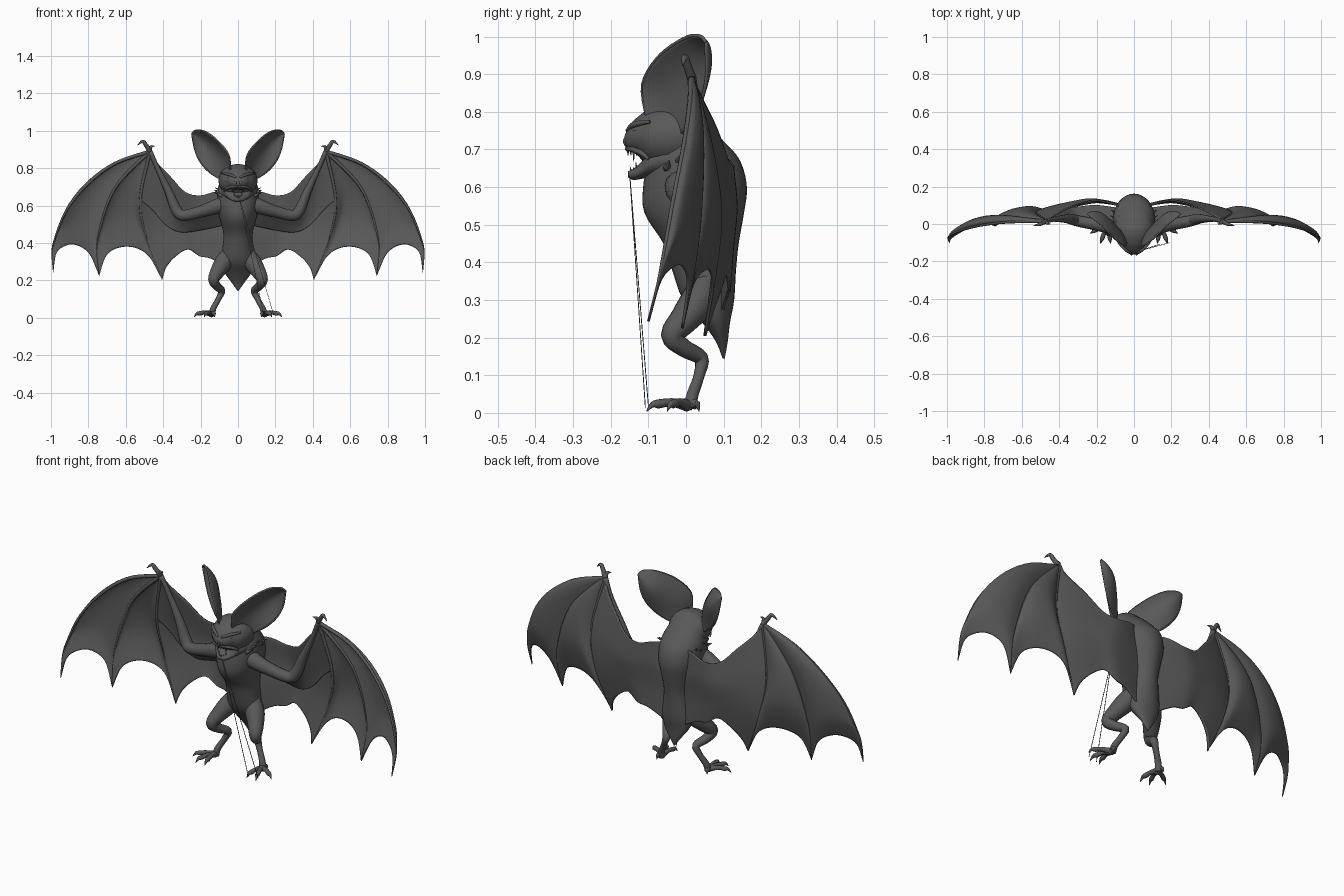
import bpy, bmesh, math
from mathutils import Vector as V

if "Cube" in bpy.data.objects:
    bpy.data.objects.remove(bpy.data.objects["Cube"], do_unlink=True)

grey = bpy.data.materials.new("charcoal_grey")
grey.use_nodes = True
GREY = (0.1, 0.1, 0.1, 1)
grey.diffuse_color = GREY
for node in grey.node_tree.nodes:
    if node.type == "BSDF_PRINCIPLED":
        node.inputs["Base Color"].default_value = GREY
        node.inputs["Roughness"].default_value = 0.8


def spline(pts, n):
    """Smooth interpolation of tuples of any length to n + 1 samples."""
    out, last = [], len(pts) - 1
    for k in range(n + 1):
        s = k * last / n
        i = min(int(s), last - 1)
        t = s - i
        p0, p1, p2, p3 = (pts[max(0, min(last, i + d))] for d in (-1, 0, 1, 2))
        out.append(tuple(
            b + t * (c - a + t * (2 * a - 5 * b + 4 * c - d + t * (3 * (b - c) + d - a))) / 2
            for a, b, c, d in zip(p0, p1, p2, p3)))
    return out


def finish(name, bm, mirror=False, thickness=0):
    bmesh.ops.recalc_face_normals(bm, faces=bm.faces)
    mesh = bpy.data.meshes.new(name)
    for f in bm.faces:
        f.smooth = True
    bm.to_mesh(mesh)
    bm.free()
    mesh.materials.append(grey)
    ob = bpy.data.objects.new(name, mesh)
    bpy.context.collection.objects.link(ob)
    if thickness:
        mod = ob.modifiers.new("thickness", "SOLIDIFY")
        mod.thickness, mod.offset = thickness, 0
    if mirror:
        mod = ob.modifiers.new("mirror", "MIRROR")
        mod.use_mirror_merge = False
    return ob


def add_loft(bm, rings, sides):
    """Skin rings given as (centre, axis, axis)."""
    loops = []
    for c, a, b in rings:
        angles = [2 * math.pi * k / sides for k in range(sides)]
        loops.append([bm.verts.new(c + a * math.cos(t) + b * math.sin(t)) for t in angles])
    for p, q in zip(loops, loops[1:]):
        for k in range(sides):
            j = (k + 1) % sides
            bm.faces.new((p[k], p[j], q[j], q[k]))
    bm.faces.new(loops[0])
    bm.faces.new(loops[-1])


def tubes(name, paths, mirror=True, n=16, sides=10):
    """Tapered limbs through points (x, y, z, radius)."""
    bm = bmesh.new()
    for path in paths:
        pts = spline(path, n)
        cs = [V(p[:3]) for p in pts]
        rings, a = [], None
        for i, c in enumerate(cs):
            t = (cs[min(i + 1, n)] - cs[max(i - 1, 0)]).normalized()
            a = t.orthogonal() if a is None else a - t * a.dot(t)
            a.normalize()
            r = max(pts[i][3], 0.0006)
            rings.append((c, a * r, t.cross(a) * r))
        add_loft(bm, rings, sides)
    return finish(name, bm, mirror)


def body_loft(name, rows, along_z, n=40, sides=32):
    """Rows: position on the main axis, centre on the other, other radius, x radius."""
    bm = bmesh.new()
    rings = []
    for s, c, r, rx in spline(rows, n):
        if along_z:
            rings.append((V((0, c, s)), V((rx, 0, 0)), V((0, r, 0))))
        else:
            rings.append((V((0, s, c)), V((rx, 0, 0)), V((0, 0, r))))
    add_loft(bm, rings, sides)
    return finish(name, bm)


def patch(name, top, bottom, left, right, bulge, thickness, n=24):
    """Surface between four border curves, bowed along a vector."""
    T, B, L, R = ([V(p) for p in spline(c, n)] for c in (top, bottom, left, right))
    bm = bmesh.new()
    grid = []
    for j in range(n + 1):
        v, row = j / n, []
        for i in range(n + 1):
            u = i / n
            p = T[i] * (1 - v) + B[i] * v + L[j] * (1 - u) + R[j] * u
            p -= (T[0] * (1 - u) + T[n] * u) * (1 - v) + (B[0] * (1 - u) + B[n] * u) * v
            p += V(bulge) * math.sin(math.pi * u) * math.sin(math.pi * v)
            row.append(bm.verts.new(p))
        grid.append(row)
    for j in range(n):
        for i in range(n):
            bm.faces.new((grid[j][i], grid[j][i + 1], grid[j + 1][i + 1], grid[j + 1][i]))
    bmesh.ops.remove_doubles(bm, verts=bm.verts, dist=0.0002)
    return finish(name, bm, True, thickness)


# Torso with hump and pointed tail
body_loft("torso", [
    (.145, .1, .003, .003), (.19, .095, .016, .035), (.24, .08, .037, .07),
    (.3, .06, .068, .088), (.38, .048, .085, .082), (.45, .04, .1, .078),
    (.53, .022, .132, .098), (.6, .024, .138, .112), (.67, .022, .122, .112),
    (.72, .012, .09, .1), (.77, -.01, .06, .075), (.8, -.02, .02, .03)], True)

# Head and lower jaw
body_loft("head", [
    (-.164, .723, .012, .016), (-.15, .73, .034, .042), (-.13, .735, .05, .063),
    (-.1, .732, .074, .088), (-.05, .734, .088, .103), (0, .73, .082, .1),
    (.06, .7, .05, .07)], False)
body_loft("lower_jaw", [
    (-.154, .634, .008, .01), (-.14, .634, .015, .03), (-.118, .645, .023, .05),
    (-.1, .661, .036, .066), (-.05, .675, .05, .09), (0, .68, .04, .085)], False)

# Face details
tubes("brow", [[(.01, -.156, .75, .005), (.045, -.138, .766, .008), (.085, -.098, .774, .005)]])
tubes("eye", [[(.035, -.14, .75, .003), (.047, -.133, .752, .008), (.06, -.122, .755, .003)]])
tubes("nostril", [[(.012, -.158, .712, .005), (.014, -.162, .722, .006), (.01, -.158, .735, .004)]])
tubes("upper_lip", [[(.004, -.156, .702, .007), (.038, -.142, .7, .007),
                     (.062, -.118, .69, .007), (.074, -.1, .675, .004)]])
teeth = []
for k in range(6):
    x, y = .006 + .01 * k, -.154 + .0075 * k
    size = .03 if k == 2 else .014
    teeth.append([(x, y, .7, .004), (x, y, .698 - size, .0008)])
    teeth.append([(x * .8, y + .008, .642, .003), (x * .8, y + .006, .642 + size * .8, .0008)])
tubes("teeth", teeth, n=3, sides=6)

# Ragged fur at cheeks and shoulders
tubes("cheek_fur", [
    [(.085, -.05 + .025 * k, .65 + .014 * (k % 3), .012),
     (.122 + .006 * (k % 2), -.045 + .03 * k, .672 + .012 * (k % 3), .001)]
    for k in range(5)], n=4, sides=6)

# Large cupped ears with blunt tips
tip = (.246, .053, .985)
inner = [(.04, -.1, .77), (.05, -.115, .87), (.11, -.072, .947), (.175, -.005, .995),
         (.225, .035, 1.002), tip]
outer = [(.08, -.02, .735), (.15, .015, .778), (.2, .042, .833), (.23, .055, .9), tip]
patch("ear", [inner[0], outer[0]], [tip, tip], inner, outer, (-.03, .03, 0), .009)
tubes("ear_rim", [[p + (.0048,) for p in edge] for edge in (inner, outer)], n=24)

# Wing fingers
wrist = (.47, .015, .89)
finger_1 = [wrist, (.66, .012, .825), (.81, -.005, .71), (.92, -.033, .57),
            (.98, -.06, .42), (.994, -.075, .345), (.987, -.1, .243)]
finger_2 = [wrist, (.66, .035, .69), (.75, .025, .42), (.742, -.01, .225)]
finger_3 = [wrist, (.522, .055, .63), (.49, .075, .43), (.405, .05, .205)]
for label, bone in zip(("outer", "middle", "inner"), (finger_1, finger_2, finger_3)):
    last = len(bone) - 1
    tubes(label + "_finger",
          [[p + (.01 - .008 * i / last,) for i, p in enumerate(bone)]], n=24, sides=8)

# Wing membranes with scalloped trailing edges
patch("outer_membrane", [wrist, wrist],
      [finger_1[-1], (.975, -.075, .335), (.94, -.05, .378), (.875, -.015, .393),
       (.797, .005, .348), finger_2[-1]],
      finger_1, finger_2, (0, .012, 0), .007)
patch("middle_membrane", [wrist, wrist],
      [finger_2[-1], (.703, .015, .335), (.63, .045, .378), (.542, .065, .374),
       (.472, .07, .324), finger_3[-1]],
      finger_2, finger_3, (0, .01, 0), .007)
patch("inner_membrane",
      [wrist, (.43, .045, .828), (.36, .08, .755), (.28, .11, .672), (.2, .125, .655),
       (.12, .11, .675), (.04, .08, .68)],
      [finger_3[-1], (.385, .07, .268), (.337, .09, .325), (.267, .105, .367),
       (.205, .115, .33), (.14, .11, .315), (.03, .09, .25)],
      finger_3, [(.04, .08, .68), (.05, .1, .55), (.04, .09, .4), (.03, .09, .25)],
      (0, -.012, 0), .008)

# Fold of skin joining the bent arm to the wing
patch("arm_fold",
      [wrist, (.42, .026, .78), (.365, .03, .66), (.31, .02, .55), (.2, .005, .57), (.08, .01, .6)],
      [finger_3[1], (.46, .07, .58), (.39, .085, .5), (.31, .09, .46), (.2, .1, .47), (.06, .08, .5)],
      [wrist, finger_3[1]], [(.08, .01, .6), (.06, .08, .5)], (0, .01, 0), .005)

# Arm and thumb claws
tubes("arm", [[(.035, .015, .62, .05), (.1, -.015, .6, .042), (.2, -.003, .568, .032),
               (.295, .015, .548, .03), (.332, .025, .582, .029), (.368, .028, .67, .022),
               (.43, .025, .8, .013), wrist + (.013,)]], n=28, sides=14)
tubes("thumb_claw", [
    [wrist + (.013,), (.493, .003, .925, .011), (.51, -.003, .944, .009), (.538, -.01, .922, .001)],
    [wrist + (.01,), (.465, .005, .915, .008), (.445, .0, .918, .001)]], sides=8)

# Legs, toes and claws
tubes("leg", [[(.04, .06, .36, .035), (.075, .035, .3, .048), (.108, -.003, .25, .04),
               (.13, -.037, .205, .03), (.115, -.005, .172, .024), (.088, .04, .145, .02),
               (.105, .035, .1, .015), (.132, .018, .05, .016), (.14, .01, .014, .018)]],
      n=32, sides=14)
toes = []
for x, y in ((.125, -.105), (.18, -.105), (.235, -.05), (.15, .035)):
    dx, dy = x - .14, y - .005
    toes.append([(.14, .005, .02, .017), (.14 + dx * .4, .005 + dy * .4, .028, .011),
                 (.14 + dx * .7, .005 + dy * .7, .024, .012),
                 (.14 + dx * .85, .005 + dy * .85, .022, .008), (x, y, .004, .001)])
tubes("toes", toes, sides=8)

# Fine strands from the mouth to one foot
tubes("strand", [[(.008, -.15, .64, .0016), end]
                 for end in ((.138, -.108, .014, .0016), (.19, -.1, .018, .0016))],
      mirror=False, n=2, sides=4)
